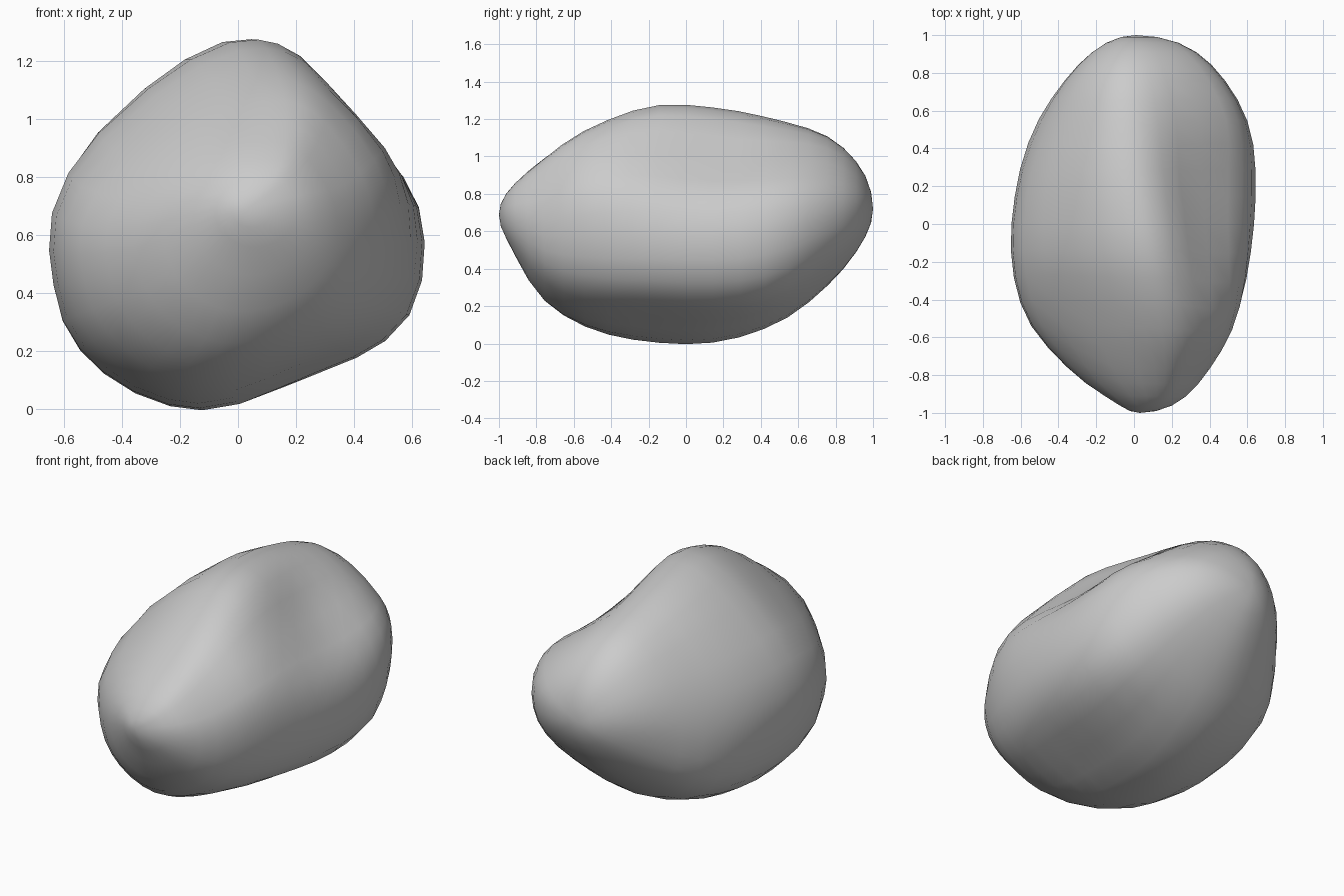
import bpy, bmesh, math
from mathutils import Vector

if "Cube" in bpy.data.objects:
    bpy.data.objects.remove(bpy.data.objects["Cube"])

# Front outline (x, z), counter-clockwise from the lowest point
OUTLINE = [(-.12, 0), (.01, .02), (.14, .07), (.26, .12), (.4, .18), (.5, .24), (.585, .33),
           (.63, .45), (.64, .58), (.62, .7), (.57, .8), (.5, .88), (.38, 1.0), (.28, 1.13),
           (.2, 1.22), (.12, 1.265), (.05, 1.28), (-.05, 1.27), (-.18, 1.21), (-.32, 1.11),
           (-.48, .96), (-.58, .82), (-.635, .68), (-.645, .55), (-.63, .43), (-.6, .31),
           (-.54, .21), (-.46, .13), (-.35, .06), (-.23, .015)]

# Limits of the stone along y, at ten equal angle steps t of y = -cos(t)
LEFT = [.03, -.11, -.35, -.57, -.65, -.62, -.505, -.355, -.18, .01]
RIGHT = [.03, .235, .39, .52, .61, .643, .61, .475, .28, .01]
TOP = [.69, .83, .98, 1.15, 1.27, 1.26, 1.195, 1.105, .935, .72]
BOTTOM = [.69, .52, .235, .07, .004, .01, .12, .32, .535, .72]

# Soft hollows and bulges: centre, push, radius
RELIEF = [((.3, .3, 1.02), (-.02, 0, -.02), .25),     # hollow right of the ridge
          ((.25, -.3, .1), (0, 0, .02), .28),         # hollow underneath
          ((.36, -.45, .85), (.05, -.04, .06), .3),   # front right shoulder
          ((.48, .5, .9), (.015, .015, .02), .22),    # back right shoulder
          ((-.4, -.5, .98), (.02, .02, -.025), .28),  # flat on the front left
          ((-.4, .45, .38), (-.035, .03, -.035), .3), # lower back left
          ((.45, .4, .33), (.015, .01, -.02), .25)]   # lower back right


def sample(table, y):
    """Smooth interpolation of a limit table in the angle of y."""
    n = len(table) - 1
    f = math.acos(max(-1, min(1, -y))) / math.pi * n
    i = min(int(f), n - 1)
    t = f - i
    b, c = table[i], table[i + 1]
    a = table[i - 1] if i > 0 else 2 * b - c
    d = table[i + 2] if i + 2 <= n else 2 * c - b
    return b + .5 * t * (c - a + t * (2*a - 5*b + 4*c - d + t * (3*(b - c) + d - a)))


def section_point(x, z, y):
    u, v = (x + .645) / 1.285, z / 1.28
    # The ridge wanders sideways from the back to the front
    u -= .2 * y * 4 * u * (1 - u) * v * v
    # Sections turn rounder towards the two ends
    w = abs(y) ** 1.5 * (.9 if y < 0 else .55)
    a = math.atan2(v - .5, u - .5)
    u += w * (.5 + .5 * math.cos(a) - u)
    v += w * (.5 + .5 * math.sin(a) - v)
    l, r = sample(LEFT, y), sample(RIGHT, y)
    b, t = sample(BOTTOM, y), sample(TOP, y)
    p = Vector((l + u * (r - l), y, b + v * (t - b)))
    move = Vector()
    for centre, push, radius in RELIEF:
        d = (p - Vector(centre)).length / radius
        move += Vector(push) * math.exp(-d * d)
    return p + move


# Stone: loft of cross-sections from the front tip to the back tip
bm = bmesh.new()
RINGS = 22
front = bm.verts.new((.03, -1, .69))
back = bm.verts.new((.01, 1, .72))
rings = []
for i in range(1, RINGS):
    y = -math.cos(math.pi * i / RINGS)
    rings.append([bm.verts.new(section_point(x, z, y)) for x, z in OUTLINE])
n = len(OUTLINE)
for j in range(n):
    k = (j + 1) % n
    bm.faces.new((front, rings[0][j], rings[0][k]))
    bm.faces.new((back, rings[-1][k], rings[-1][j]))
    for a, b in zip(rings, rings[1:]):
        bm.faces.new((a[j], b[j], b[k], a[k]))
bmesh.ops.recalc_face_normals(bm, faces=bm.faces)
for f in bm.faces:
    f.smooth = True

mesh = bpy.data.meshes.new("boulder")
bm.to_mesh(mesh)
bm.free()
boulder = bpy.data.objects.new("boulder", mesh)
bpy.context.collection.objects.link(boulder)
